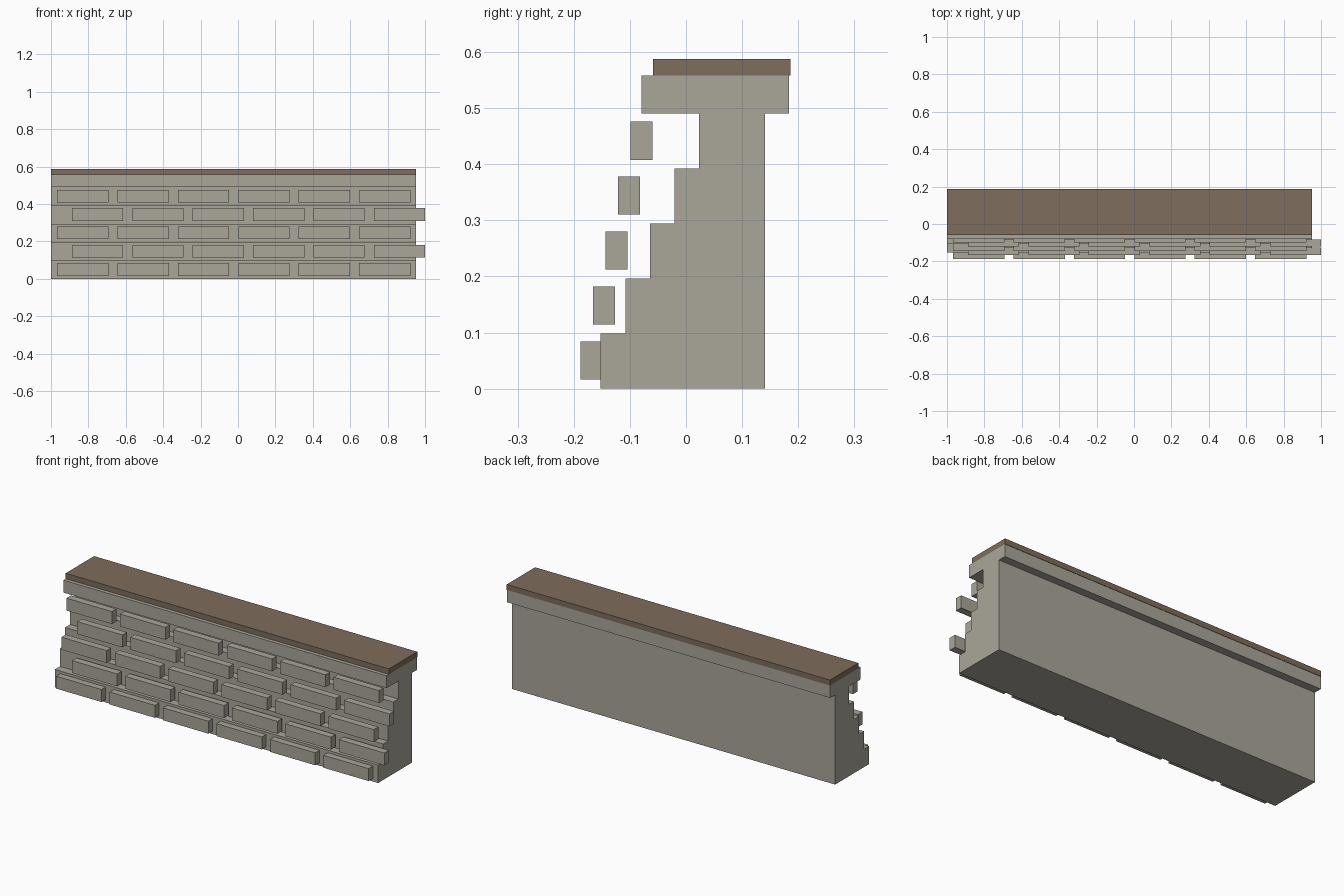
import bpy
import bmesh

cube = bpy.data.objects.get("Cube")
if cube:
    bpy.data.objects.remove(cube, do_unlink=True)


def make_material(name, color):
    mat = bpy.data.materials.new(name)
    mat.use_nodes = True
    mat.diffuse_color = color
    mat.node_tree.nodes["Principled BSDF"].inputs["Base Color"].default_value = color
    return mat


stone = make_material("grey_stone", (0.402, 0.381, 0.323, 1))
earth = make_material("brown_earth", (0.209, 0.153, 0.109, 1))

LEFT, RIGHT = -1.0, 0.953
COURSE = 0.098
ROWS = 5


def extrude_profile(name, profile, x0, x1, mat):
    """Extrude a closed (y, z) outline along x."""
    bm = bmesh.new()
    face = bm.faces.new([bm.verts.new((x0, y, z)) for y, z in profile])
    ext = bmesh.ops.extrude_face_region(bm, geom=[face])
    verts = [v for v in ext["geom"] if isinstance(v, bmesh.types.BMVert)]
    bmesh.ops.translate(bm, verts=verts, vec=(x1 - x0, 0, 0))
    bmesh.ops.recalc_face_normals(bm, faces=bm.faces)
    mesh = bpy.data.meshes.new(name)
    bm.to_mesh(mesh)
    bm.free()
    mesh.materials.append(mat)
    obj = bpy.data.objects.new(name, mesh)
    bpy.context.collection.objects.link(obj)
    return obj


def box(name, x0, x1, y0, y1, z0, z1, mat):
    return extrude_profile(name, [(y0, z0), (y1, z0), (y1, z1), (y0, z1)], x0, x1, mat)


# Wall core, stepping back at every course
outline = [(0.141, 0)]
for row in range(ROWS):
    y = -0.152 + row * 0.0438
    outline += [(y, row * COURSE), (y, (row + 1) * COURSE)]
outline.append((0.141, ROWS * COURSE))
extrude_profile("wall_core", outline, LEFT, RIGHT, stone)

# Overhanging coping and the strip on top
box("coping", LEFT, RIGHT, -0.079, 0.184, 0.49, 0.558, stone)
box("top_strip", LEFT, RIGHT, -0.059, 0.186, 0.558, 0.588, earth)

# Staggered facing bricks, each course leaning back
for row in range(ROWS):
    y = -0.188 + row * 0.0223
    z = 0.016 + row * COURSE
    start = -0.888 if row % 2 else -0.967
    for col in range(6):
        x = start + col * 0.3228
        box(f"brick_{row + 1}_{col + 1}", x, x + 0.274, y, y + 0.039, z, z + 0.068, stone)
